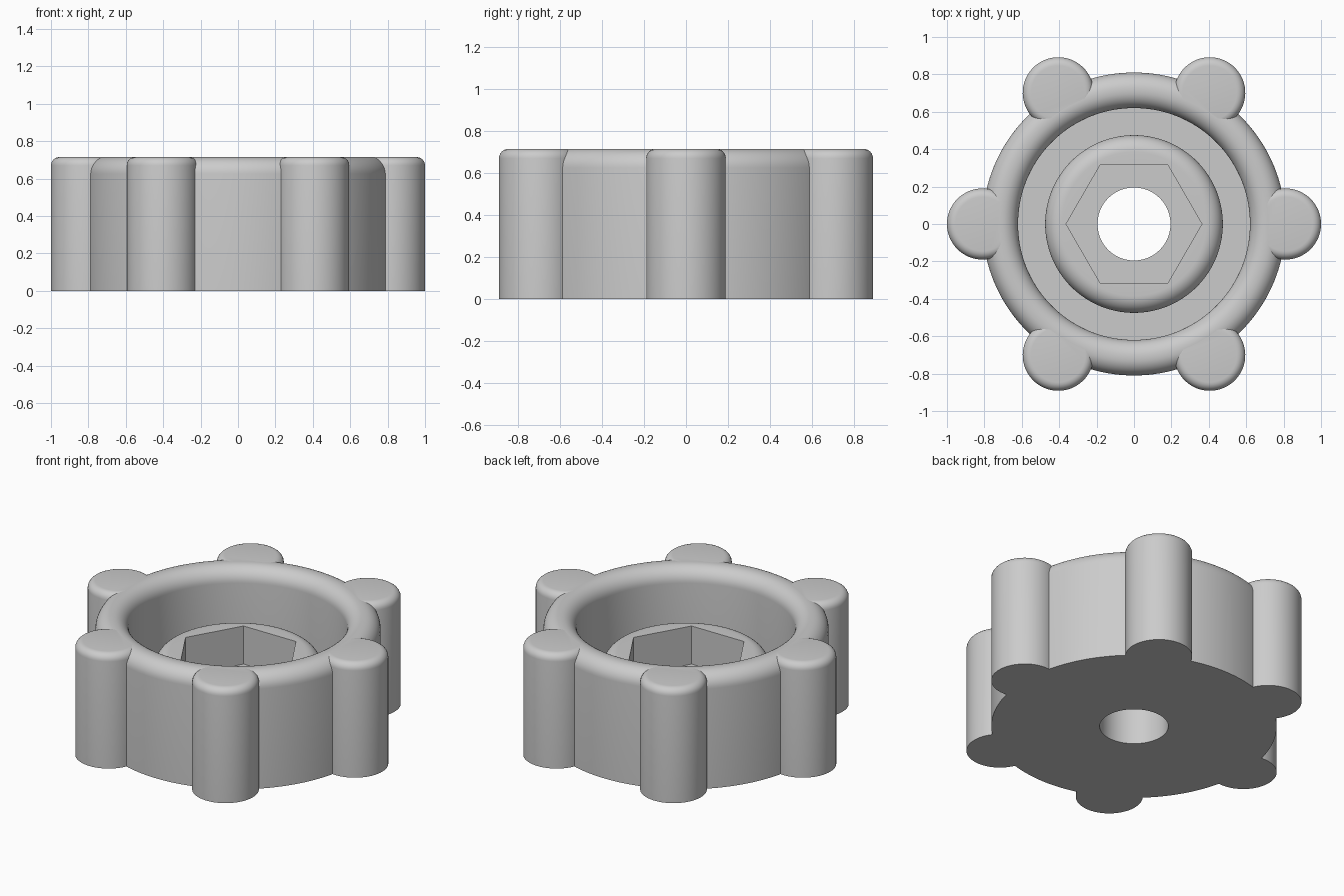
import bpy
import bmesh
from math import sin, cos, pi, radians

cube = bpy.data.objects.get("Cube")
if cube:
    bpy.data.objects.remove(cube, do_unlink=True)

HEIGHT = 0.715       # overall height
CREST = 0.715        # radius of the rim's highest line
LOBE_R = 0.19
FLOOR = HEIGHT / 3
BOSS_TOP = 2 * HEIGHT / 3
SEGS = 144           # a multiple of six, so hexagon corners land on vertices

grey = bpy.data.materials.new("plain grey")
grey.use_nodes = True
colour = (0.6, 0.6, 0.6, 1)
grey.diffuse_color = colour
grey.node_tree.nodes["Principled BSDF"].inputs["Base Color"].default_value = colour


def arc(cx, cz, r, start, end, steps=10):
    """Points of a fillet, with angles in degrees."""
    angles = [radians(start + (end - start) * i / steps) for i in range(steps + 1)]
    return [(cx + r * cos(a), cz + r * sin(a)) for a in angles]


def hex_scale(a):
    """Radius of a unit hexagon (corner on +x) in direction a."""
    return cos(pi / 6) / cos(a % (pi / 3) - pi / 6)


def lathe(bm, profile, segs, closed):
    """Spin (radius, z, is_hex) points round z."""
    rings = []
    for r, z, is_hex in profile:
        ring = []
        for i in range(segs):
            a = 2 * pi * i / segs
            d = r * hex_scale(a) if is_hex else r
            ring.append(bm.verts.new((d * cos(a), d * sin(a), z)))
        rings.append(ring)
    pairs = list(zip(rings, rings[1:]))
    if closed:
        pairs.append((rings[-1], rings[0]))
    else:
        bm.faces.new(rings[0][::-1])
        bm.faces.new(rings[-1])
    for low, high in pairs:
        for i in range(segs):
            j = (i + 1) % segs
            bm.faces.new((low[i], low[j], high[j], high[i]))


def finish(bm, name):
    bmesh.ops.recalc_face_normals(bm, faces=bm.faces)
    mesh = bpy.data.meshes.new(name)
    bm.to_mesh(mesh)
    bm.free()
    mesh.materials.append(grey)
    obj = bpy.data.objects.new(name, mesh)
    bpy.context.collection.objects.link(obj)
    bpy.ops.object.select_all(action="DESELECT")
    obj.select_set(True)
    bpy.context.view_layer.objects.active = obj
    bpy.ops.object.shade_smooth_by_angle(angle=radians(30))


# Body: rounded rim, sunken groove, central boss with hexagon pocket and bore
fillet = 0.09
outline = [(0.195, 0), (0.81, 0)]
outline += arc(0.72, HEIGHT - fillet, fillet, 0, 90)
outline += arc(0.71, HEIGHT - fillet, fillet, 90, 180)
outline += [(0.62, FLOOR), (0.475, FLOOR)]
outline += arc(0.385, BOSS_TOP - fillet, fillet, 0, 90)
profile = [(r, z, False) for r, z in outline]
profile += [(0.363, BOSS_TOP, True), (0.363, FLOOR, True), (0.195, FLOOR, False)]
body = bmesh.new()
lathe(body, profile, SEGS, closed=True)
finish(body, "knob_body")

# Grip lobes: six round-topped posts, trimmed to the crest of the rim
edge = 0.045
post = [(LOBE_R, 0)] + arc(LOBE_R - edge, HEIGHT - edge, edge, 0, 90, 6)
for k in range(6):
    bm = bmesh.new()
    lathe(bm, [(r, z, False) for r, z in post], 64, closed=False)
    for v in bm.verts:
        v.co.x += 1 - LOBE_R
        reach = v.co.xy.length
        if reach < CREST:
            v.co.x *= CREST / reach
            v.co.y *= CREST / reach
    a = k * pi / 3
    for v in bm.verts:
        x, y = v.co.x, v.co.y
        v.co.x = x * cos(a) - y * sin(a)
        v.co.y = x * sin(a) + y * cos(a)
    finish(bm, f"grip_lobe_{k + 1}")
